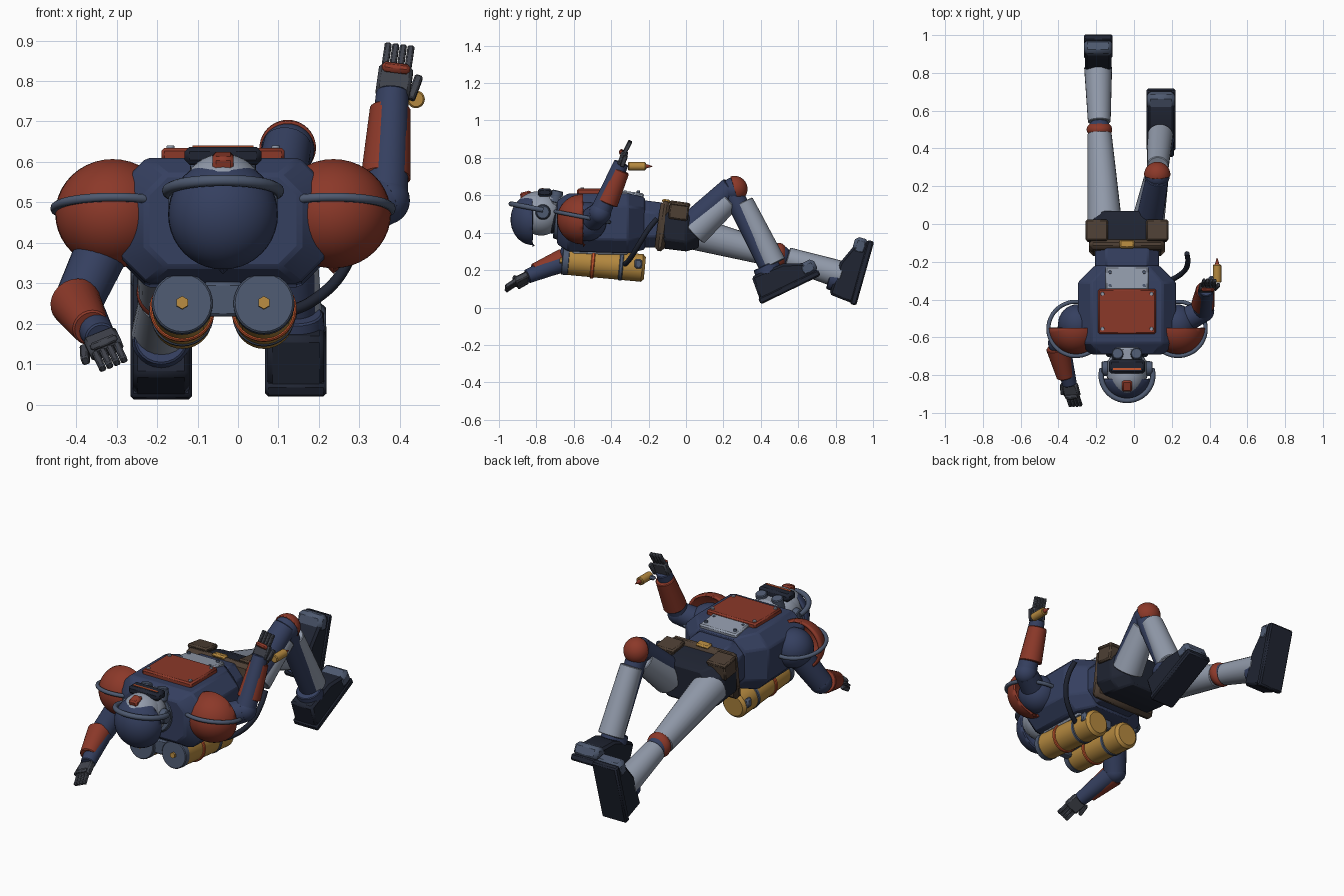
import bpy, bmesh, math
from mathutils import Vector as V, Matrix as M

if "Cube" in bpy.data.objects:
    bpy.data.objects.remove(bpy.data.objects["Cube"])

CX = -0.037  # body axis
COL = dict(navy=(.035, .05, .115), red=(.26, .04, .022), grey=(.29, .33, .41), gold=(.46, .25, .05),
           dark=(.014, .018, .032), slate=(.075, .1, .16), brown=(.075, .05, .034), orange=(.6, .1, .03),
           glove=(.05, .055, .07))
MAT = {}
for k, c in COL.items():
    MAT[k] = bpy.data.materials.new(k)
    MAT[k].diffuse_color = (*c, 1)


def finish(name, bm, mat, mtx=M(), bevel=0, shell=0):
    bmesh.ops.recalc_face_normals(bm, faces=bm.faces)
    me = bpy.data.meshes.new(name)
    bm.to_mesh(me)
    bm.free()
    me.materials.append(MAT[mat])
    ob = bpy.data.objects.new(name, me)
    ob.matrix_world = mtx
    bpy.context.collection.objects.link(ob)
    if bevel:
        b = ob.modifiers.new("bevel", 'BEVEL')
        b.width, b.segments = bevel, 1
    if shell:
        ob.modifiers.new("shell", 'SOLIDIFY').thickness = shell
    return ob


def frame(origin, ydir, zhint):
    y = V(ydir).normalized()
    x = y.cross(V(zhint)).normalized()
    return M.Translation(origin) @ M((x, y, x.cross(y))).transposed().to_4x4()


def box(name, loc, size, mat, base=M(), tilt=0, bevel=.008):
    bm = bmesh.new()
    bmesh.ops.create_cube(bm, size=1)
    bmesh.ops.scale(bm, vec=size, verts=bm.verts)
    return finish(name, bm, mat, base @ M.Translation(loc) @ M.Rotation(math.radians(tilt), 4, 'X'), bevel)


def tube(name, a, b, r1, r2, mat, seg=24, bevel=.004):
    a, b = V(a), V(b)
    bm = bmesh.new()
    bmesh.ops.create_cone(bm, cap_ends=True, segments=seg, radius1=r1, radius2=r2, depth=(b - a).length)
    q = (b - a).to_track_quat('Z', 'Y').to_matrix().to_4x4()
    return finish(name, bm, mat, M.Translation((a + b) / 2) @ q, bevel)


def ball(name, loc, r, mat, keep=None, shell=0):
    """Ellipsoid; keep = direction of the half that stays as a dome."""
    bm = bmesh.new()
    bmesh.ops.create_uvsphere(bm, u_segments=32, v_segments=20, radius=1)
    if keep:
        bmesh.ops.bisect_plane(bm, geom=bm.verts[:] + bm.edges[:] + bm.faces[:], plane_co=(0, 0, 0),
                               plane_no=keep, clear_inner=True)
    bmesh.ops.scale(bm, vec=r if isinstance(r, tuple) else (r, r, r), verts=bm.verts)
    return finish(name, bm, mat, M.Translation(loc), shell=shell)


def pipe(name, pts, r, mat, cyclic=False):
    cu = bpy.data.curves.new(name, 'CURVE')
    cu.dimensions = '3D'
    cu.bevel_depth, cu.bevel_resolution, cu.resolution_u, cu.use_fill_caps = r, 3, 6, True
    s = cu.splines.new('BEZIER')
    s.bezier_points.add(len(pts) - 1)
    for p, c in zip(s.bezier_points, pts):
        p.co, p.handle_left_type, p.handle_right_type = c, 'AUTO', 'AUTO'
    s.use_cyclic_u = cyclic
    cu.materials.append(MAT[mat])
    bpy.context.collection.objects.link(bpy.data.objects.new(name, cu))


def ring(name, c, R, r, mat, tilt=-11, a0=0, a1=360):
    n, full = 16, a1 - a0 == 360
    rot = M.Rotation(math.radians(tilt), 3, 'X')
    ang = [math.radians(a0 + (a1 - a0) * i / (n if full else n - 1)) for i in range(n)]
    pipe(name, [V(c) + rot @ V((R * math.cos(t), R * math.sin(t), 0)) for t in ang], r, mat, full)


def loft(name, secs, mat, bevel=.008):
    """Chamfered rectangles (y, half width, z0, z1, chamfer) joined along y."""
    bm = bmesh.new()
    rows = []
    for y, w, z0, z1, c in secs:
        p = [(w, z0 + c), (w, z1 - c), (w - c, z1), (c - w, z1), (-w, z1 - c), (-w, z0 + c), (c - w, z0), (w - c, z0)]
        rows.append([bm.verts.new((CX + x, y, z)) for x, z in p])
    for a, b in zip(rows, rows[1:]):
        for i in range(8):
            bm.faces.new((a[i], a[i - 1], b[i - 1], b[i]))
    bm.faces.new(rows[0])
    bm.faces.new(rows[-1])
    return finish(name, bm, mat, bevel=bevel)


# torso, waist, pelvis
loft("torso", [(-.69, .19, .34, .57, .05), (-.63, .26, .30, .61, .07), (-.31, .26, .29, .61, .07), (-.22, .17, .31, .59, .06)], 'navy')
loft("waist", [(-.24, .17, .32, .575, .06), (-.12, .17, .32, .56, .06)], 'navy')
loft("pelvis", [(-.12, .20, .315, .55, .05), (0, .20, .30, .535, .05), (.07, .15, .32, .51, .05)], 'dark')
hip = frame((CX, -.125, .435), (0, 1, -.14), (0, 0, 1))
box("belt", (0, 0, 0), (.40, .055, .27), 'brown', hip, bevel=.02)
box("buckle", (0, 0, .135), (.08, .045, .02), 'gold', hip)
for s in (-1, 1):
    box("belt_pouch", (s * .16, .075, .09), (.11, .105, .09), 'brown', hip)
    box("pouch_flap", (s * .16, .075, .13), (.118, .112, .025), 'brown', hip)
# chest armour with bolts
box("chest_plate", (CX, -.463, .618), (.305, .24, .034), 'red')
box("belly_plate", (CX, -.288, .603), (.23, .125, .03), 'grey', tilt=-7)
for s in (-1, 1):
    for y in (-.37, -.555):
        tube("chest_bolt", (CX + s * .13, y, .63), (CX + s * .13, y, .641), .011, .009, 'grey', 12, 0)
    for y in (-.255, -.325):
        tube("belly_bolt", (CX + s * .09, y, .605), (CX + s * .09, y, .625), .01, .008, 'slate', 12, 0)

# head and helmet
tube("neck", (CX, -.62, .47), (CX, -.76, .49), .09, .085, 'dark')
tube("neck_collar", (CX, -.655, .475), (CX, -.70, .48), .12, .11, 'slate')
ball("head", (CX, -.775, .50), (.112, .115, .115), 'grey')
ball("helmet_shell", (CX, -.82, .47), (.136, .118, .136), 'navy', (0, -1, 0), .012)
ball("forehead", (CX, -.80, .515), (.105, .115, .105), 'grey')
ring("helmet_brim", (CX, -.80, .528), .137, .014, 'slate', -11, 165, 375)
box("crest", (CX, -.853, .59), (.052, .06, .06), 'red', tilt=15)
box("goggles", (CX, -.755, .615), (.19, .075, .045), 'dark', bevel=.012)
box("goggle_stripe", (CX, -.768, .637), (.15, .01, .006), 'orange', bevel=0)
box("chin_guard", (CX, -.69, .57), (.15, .09, .07), 'grey', bevel=.02)
for s in (-1, 1):
    tube("ear_disc", (CX + s * .10, -.765, .51), (CX + s * .135, -.765, .51), .042, .036, 'slate')
    tube("breath_filter", (CX + s * .05, -.70, .56), (CX + s * .05, -.685, .625), .032, .03, 'slate')
    # shoulders
    ball("shoulder_joint", (CX + s * .26, -.53, .46), .105, 'navy')
    ball("shoulder_pad", (CX + s * .273, -.55, .472), (.142, .14, .135), 'red', (0, -1, 0), .014)
    ring("shoulder_ring", (CX + s * .27, -.555, .485), .146, .011, 'slate')
    # air tanks
    x = CX + s * .101
    P = lambda t: V((x, -.65 + .43 * t, .25 - .04 * t))
    tube("tank", P(0), P(1), .074, .074, 'gold', 32, .015)
    tube("tank_cap", P(-.03), P(.06), .075, .076, 'slate', 32)
    tube("tank_nut", P(-.06), P(0), .016, .016, 'gold', 6, 0)
    tube("tank_band", P(.33), P(.375), .081, .081, 'orange', 32)
    tube("tank_clamp", P(.68), P(.73), .078, .078, 'slate', 32)
    box("tank_bracket", P(.92) + V((s * .07, 0, .02)), (.025, .04, .05), 'slate')
box("tank_yoke", (CX, -.62, .26), (.10, .05, .085), 'slate')
box("tank_spine", (CX, -.44, .27), (.09, .32, .06), 'slate')
box("back_plate", (CX, -.46, .305), (.32, .30, .045), 'grey')
pipe("air_hose", [(.10, -.34, .22), (.19, -.30, .26), (.265, -.25, .34), (.285, -.20, .42), (.28, -.155, .475)], .014, 'dark')


def hand(side, f):
    box(side + "_palm", (0, .035, 0), (.085, .08, .036), 'glove', f)
    box(side + "_knuckle_guard", (0, .065, .02), (.07, .025, .02), 'red' if side == "raised" else 'glove', f)
    for i in range(4):
        box(side + "_finger", ((i - 1.5) * .019, .098, -.003), (.017, .075, .022), 'glove', f, -8, .004)
    box(side + "_thumb", (.045, .04, -.01), (.02, .065, .025), 'glove', f @ M.Rotation(-.2, 4, 'Z'), 0, .004)


# lowered arm
sh, el, wr = V((-.305, -.53, .45)), V((-.395, -.63, .255)), V((-.34, -.85, .165))
tube("low_upper_arm", sh, el, .07, .06, 'navy')
ball("low_elbow", el, .06, 'navy')
tube("low_forearm", el, wr, .055, .038, 'navy')
o = V((-.012, -.004, .006))
tube("low_forearm_guard", el.lerp(wr, .08) + o, el.lerp(wr, .8) + o, .064, .046, 'red')
hand("lowered", frame(wr, (.035, -.14, -.07), (-.3, -.5, .8)))
# raised arm
sh, el, wr = V((.23, -.53, .45)), V((.365, -.46, .505)), V((.382, -.345, .775))
tube("raised_upper_arm", sh, el, .068, .06, 'navy')
ball("raised_elbow", el, .06, 'navy')
tube("raised_forearm", el, wr, .056, .04, 'navy')
o = V((-.003, .012, 0))
tube("raised_forearm_guard", el.lerp(wr, .2) + o, el.lerp(wr, .85) + o, .062, .05, 'red')
hand("raised", frame(wr - V((0, .005, .01)), (.02, .05, .14), (0, -1, .3)))
# wrist flare
tube("flare_body", (.44, -.31, .755), (.44, -.215, .755), .022, .022, 'gold')
tube("flare_tip", (.44, -.22, .755), (.44, -.18, .755), .014, .002, 'red', 12, 0)
box("flare_mount", (.415, -.29, .755), (.04, .03, .02), 'slate')


def boot(side, origin, ydir, up):
    f = frame(origin, ydir, up)
    prof = [(-.125, .01), (.215, .01), (.222, .07), (.17, .10), (.07, .145), (-.11, .155)]
    bm = bmesh.new()
    face = bm.faces.new([bm.verts.new((-.07, y, z)) for y, z in prof])
    ex = bmesh.ops.extrude_face_region(bm, geom=[face])
    bmesh.ops.translate(bm, vec=(.14, 0, 0), verts=[v for v in ex['geom'] if isinstance(v, bmesh.types.BMVert)])
    finish(side + "_boot", bm, 'dark', f, .012)
    box(side + "_sole", (0, .048, .018), (.152, .355, .036), 'dark', f)
    box(side + "_toe_cap", (0, .182, .065), (.148, .09, .075), 'slate', f, bevel=.018)
    tube(side + "_ankle_cuff", f @ V((0, -.02, .13)), f @ V((0, -.02, .18)), .072, .066, 'navy')


# straight leg
hp, kn, an = V((-.155, .0, .41)), V((-.183, .50, .275)), V((-.19, .83, .175))
tube("straight_thigh", hp, kn - V((0, .02, -.005)), .092, .064, 'grey')
ball("straight_knee", kn, .06, 'navy')
ball("straight_knee_pad", kn + V((0, 0, .002)), (.068, .045, .068), 'red')
tube("straight_shin", kn.lerp(an, .12), an, .06, .074, 'grey')
boot("straight", (-.19, .945, .135), (0, .27, .96), (0, -.96, .27))
# bent leg
hp, kn, an = V((.08, .03, .42)), V((.123, .255, .63)), V((.14, .47, .20))
o = V((0, -.012, .014))
tube("bent_thigh", hp + o, kn + o, .072, .06, 'navy')
tube("bent_thigh_guard", hp - o, hp.lerp(kn, .84) - o * 1.2, .084, .066, 'grey')
ball("bent_knee", kn, .066, 'navy')
ball("bent_knee_pad", kn + V((0, .004, .004)), .07, 'red', (0, .95, .3), .01)
o = V((0, .012, .006))
tube("bent_shin", kn - o, an - o, .055, .055, 'navy')
tube("bent_shin_guard", kn.lerp(an, .17) + o, an.lerp(kn, .06) + o, .058, .068, 'grey')
boot("bent", (.143, .517, .073), (0, .9, .435), (0, -.435, .9))

for ob in bpy.data.objects:
    ob.select_set(ob.type == 'MESH')
    if ob.type == 'MESH':
        bpy.context.view_layer.objects.active = ob
bpy.ops.object.shade_smooth_by_angle(angle=math.radians(30))

for m in bpy.data.materials:
    if m.users and not m.is_grease_pencil:
        m.use_nodes = True
        m.node_tree.nodes["Principled BSDF"].inputs["Base Color"].default_value = m.diffuse_color
